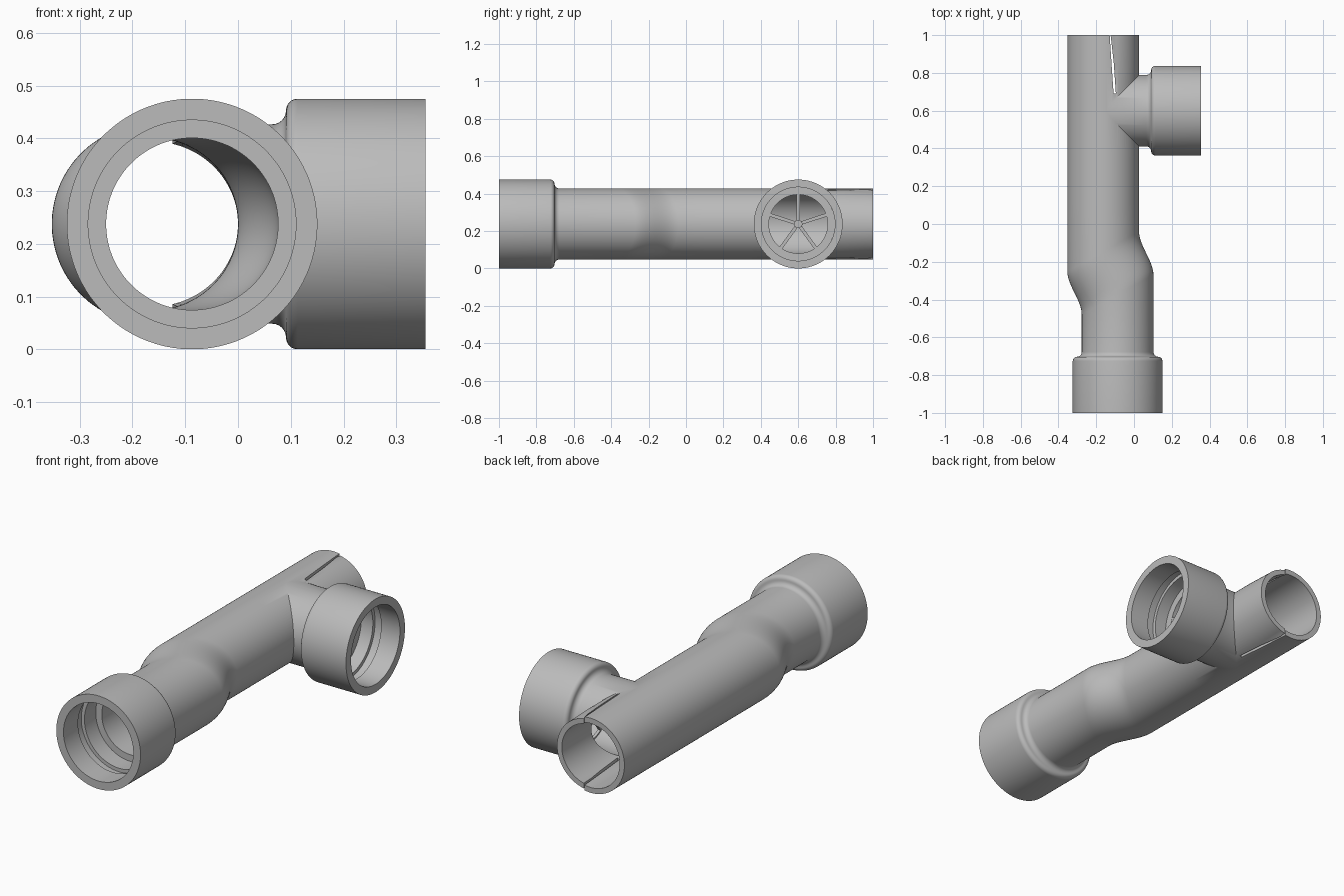
import bpy, bmesh, math
from mathutils import Matrix

cube = bpy.data.objects.get("Cube")
if cube:
    bpy.data.objects.remove(cube)

SEG = 96
AXIS_Z = 0.2375
FRONT_X, REAR_X = -0.087, -0.163
R_OUT, R_IN, R_SOCKET, R_SEAT = 0.19, 0.163, 0.2375, 0.197
BRANCH_Y = 0.6

grey = bpy.data.materials.new("pipe grey")
grey.use_nodes = True
colour = (0.5, 0.5, 0.5, 1)
grey.diffuse_color = colour
grey.node_tree.nodes["Principled BSDF"].inputs["Base Color"].default_value = colour


def make_object(name, bm, matrix=Matrix()):
    bmesh.ops.recalc_face_normals(bm, faces=bm.faces)
    bm.transform(matrix)
    mesh = bpy.data.meshes.new(name)
    bm.to_mesh(mesh)
    bm.free()
    mesh.materials.append(grey)
    ob = bpy.data.objects.new(name, mesh)
    bpy.context.collection.objects.link(ob)
    return ob


def solid(name, stations, matrix):
    """Capped round solid along local y; each station is (y, radius, centre x, shear)."""
    bm = bmesh.new()
    rings = []
    for y, r, cx, shear in stations:
        ring = []
        for i in range(SEG):
            a = 2 * math.pi * (i + 0.5) / SEG
            ring.append(bm.verts.new((cx + r * math.cos(a), y + shear * math.cos(a), r * math.sin(a))))
        rings.append(ring)
    for a, b in zip(rings, rings[1:]):
        for i in range(SEG):
            j = (i + 1) % SEG
            bm.faces.new((a[i], a[j], b[j], b[i]))
    bm.faces.new(rings[0])
    bm.faces.new(rings[-1])
    return make_object(name, bm, matrix)


def boolean(target, other, operation):
    mod = target.modifiers.new("cut", 'BOOLEAN')
    mod.operation = operation
    mod.solver = 'EXACT'
    mod.object = other
    deps = bpy.context.evaluated_depsgraph_get()
    mesh = bpy.data.meshes.new_from_object(target.evaluated_get(deps))
    target.modifiers.clear()
    target.data = mesh
    bpy.data.objects.remove(other)


def shoulder(start, r_pipe, r_socket, round_r, steps=6):
    """Convex corner then concave fillet from socket to pipe, as (distance, radius)."""
    drop = r_socket - r_pipe
    fillet = drop - round_r
    pts = []
    for i in range(steps + 1):
        a = math.pi / 2 * i / steps
        pts.append((start + round_r * math.sin(a), r_socket - round_r * (1 - math.cos(a))))
    for i in range(1, steps + 1):
        a = math.pi / 2 * i / steps
        pts.append((start + round_r + fillet * (1 - math.cos(a)), r_pipe + fillet * (1 - math.sin(a))))
    return pts


def offset_run(r):
    """Sheared S-shaped step from the front axis to the rear axis, then the rear pipe."""
    run = []
    for i in range(17):
        t = i / 16
        ease = t * t * (3 - 2 * t)
        run.append((-0.375 + 0.23 * t, r, FRONT_X + (REAR_X - FRONT_X) * ease, 0.105))
    return run + [(0.1, r, REAR_X, 0), (0.35, r, REAR_X, 0), (0.84, r, REAR_X, 0)]


def seat(mouth, depth, r_bore):
    """Socket bore with a seal groove, as (distance from mouth, radius)."""
    return [(mouth - 0.02, R_SEAT), (mouth + depth * 0.45, R_SEAT), (mouth + depth * 0.45, 0.215),
            (mouth + depth * 0.65, 0.215), (mouth + depth * 0.65, R_SEAT),
            (mouth + depth, R_SEAT), (mouth + depth, r_bore)]


main_m = Matrix.Translation((0, 0, AXIS_Z))
# Branch profiles run from the mouth inwards, towards -x
branch_m = Matrix.Translation((0.355, BRANCH_Y, AXIS_Z)) @ Matrix.Rotation(math.pi / 2, 4, 'Z')
branch_len = 0.355 - REAR_X

# Outer shells of the main run and the side branch
outer = [(-1, R_SOCKET, FRONT_X, 0)]
outer += [(y, r, FRONT_X, 0) for y, r in shoulder(-0.725, R_OUT, R_SOCKET, 0.022)]
outer += offset_run(R_OUT) + [(1, R_OUT, REAR_X, 0)]
body = solid("pipe_body", outer, main_m)

side = [(0, R_SOCKET, 0, 0)]
side += [(y, r, 0, 0) for y, r in shoulder(0.242, R_OUT - 0.001, R_SOCKET, 0.022)]
side += [(branch_len, R_OUT - 0.001, 0, 0)]
boolean(body, solid("branch", side, branch_m), 'UNION')

# Hollow bores with socket seats
bore = [(y, r, FRONT_X, 0) for y, r in seat(-1, 0.26, R_IN)]
bore += offset_run(R_IN) + [(1.05, R_IN, REAR_X, 0)]
side_bore = [(y, r, 0, 0) for y, r in seat(0, 0.235, R_IN - 0.001)]
side_bore += [(branch_len, R_IN - 0.001, 0, 0)]
boolean(body, solid("main_bore", bore, main_m), 'DIFFERENCE')
boolean(body, solid("branch_bore", side_bore, branch_m), 'DIFFERENCE')

# Narrow slits above and below, behind the branch
bm = bmesh.new()
outline = [(-0.108, 0.69), (-0.096, 0.69), (-0.107, 0.85), (-0.126, 1.02), (-0.13, 1.02), (-0.119, 0.85)]
low = bm.faces.new([bm.verts.new((x, y, -0.1)) for x, y in outline])
up = bmesh.ops.extrude_face_region(bm, geom=[low])["geom"]
bmesh.ops.translate(bm, vec=(0, 0, 0.7), verts=[g for g in up if isinstance(g, bmesh.types.BMVert)])
boolean(body, make_object("slit_cutter", bm), 'DIFFERENCE')

# Tab between the slits leans slightly inwards at the open end
for v in body.data.vertices:
    if v.co.y > 0.99 and v.co.x > -0.128:
        v.co.z = AXIS_Z + (v.co.z - AXIS_Z) * 0.96

# Spoked strainer seated in the branch socket
bm = bmesh.new()
inner_r, wheel_t = 0.157, 0.016
loops = []
for r, h in ((inner_r, 0), (R_SEAT, 0), (R_SEAT, wheel_t), (inner_r, wheel_t)):
    loops.append([bm.verts.new((r * math.cos(2 * math.pi * i / SEG), r * math.sin(2 * math.pi * i / SEG), h))
                  for i in range(SEG)])
for a, b in zip(loops, loops[1:] + loops[:1]):
    for i in range(SEG):
        j = (i + 1) % SEG
        bm.faces.new((a[i], a[j], b[j], b[i]))
for k in range(5):
    turn = Matrix.Rotation(math.pi / 2 + k * 2 * math.pi / 5, 4, 'Z')
    place = Matrix.Translation((0.08, 0, wheel_t / 2)) @ Matrix.Diagonal((0.16, 0.018, wheel_t * 0.9, 1))
    bmesh.ops.create_cube(bm, size=1, matrix=turn @ place)
bmesh.ops.create_cone(bm, cap_ends=True, segments=32, radius1=0.022, radius2=0.022, depth=0.03,
                      matrix=Matrix.Translation((0, 0, 0.012)))
wheel_m = Matrix.Translation((0.121, BRANCH_Y, AXIS_Z)) @ Matrix(
    ((0, 0, 1, 0), (1, 0, 0, 0), (0, 1, 0, 0), (0, 0, 0, 1)))
wheel = make_object("branch_strainer", bm, wheel_m)

# Smooth curved walls, crisp rims
for ob in (body, wheel):
    bpy.ops.object.select_all(action='DESELECT')
    ob.select_set(True)
    bpy.context.view_layer.objects.active = ob
    bpy.ops.object.shade_smooth_by_angle(angle=math.radians(30))
